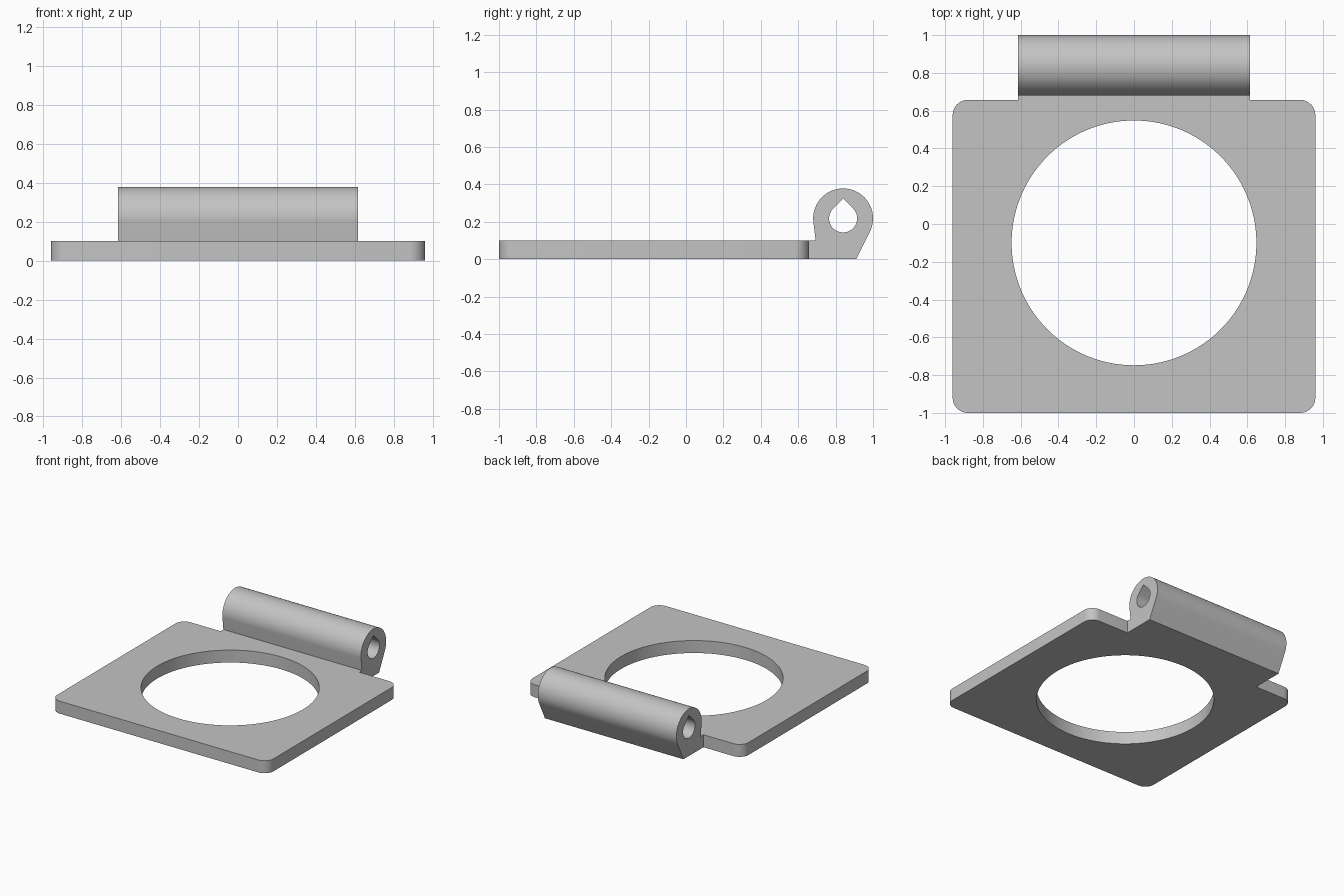
import bpy, bmesh
from math import sin, cos, radians
from mathutils import Matrix, Vector

cube = bpy.data.objects.get("Cube")
if cube:
    bpy.data.objects.remove(cube, do_unlink=True)

grey = bpy.data.materials.new("plain grey")
grey.use_nodes = True
colour = (0.55, 0.55, 0.55, 1)
grey.diffuse_color = colour
grey.node_tree.nodes["Principled BSDF"].inputs["Base Color"].default_value = colour


def arc(cx, cy, r, start, end, steps):
    """Points on an arc, angles in degrees."""
    angles = [radians(start + (end - start) * i / steps) for i in range(steps + 1)]
    return [(cx + r * cos(a), cy + r * sin(a)) for a in angles]


def extruded(name, outline, hole, depth, matrix=Matrix()):
    """Solid from a closed outline with one hole, extruded along local z."""
    bm = bmesh.new()
    for loop in (outline, hole):
        verts = [bm.verts.new((u, v, 0)) for u, v in loop]
        for a, b in zip(verts, verts[1:] + verts[:1]):
            bm.edges.new((a, b))
    bmesh.ops.triangle_fill(bm, edges=bm.edges[:], use_beauty=True)
    top = bmesh.ops.extrude_face_region(bm, geom=bm.faces[:], use_keep_orig=True)["geom"]
    bmesh.ops.translate(bm, verts=[g for g in top if isinstance(g, bmesh.types.BMVert)],
                        vec=Vector((0, 0, depth)))
    bm.transform(matrix)
    bmesh.ops.recalc_face_normals(bm, faces=bm.faces[:])
    mesh = bpy.data.meshes.new(name)
    bm.to_mesh(mesh)
    bm.free()
    mesh.materials.append(grey)
    obj = bpy.data.objects.new(name, mesh)
    bpy.context.collection.objects.link(obj)
    return obj


# Base plate: rounded rectangle with a large round opening
W, FRONT, BACK, THICK, R = 0.96, -1.0, 0.657, 0.1, 0.08
corners = [(W - R, BACK - R), (R - W, BACK - R), (R - W, FRONT + R), (W - R, FRONT + R)]
outline = [p for i, (x, y) in enumerate(corners) for p in arc(x, y, R, 90 * i, 90 * i + 90, 10)]
opening = arc(0, -0.1, 0.648, 0, 360, 120)[:-1]
plate = extruded("base_plate", outline, opening, THICK)

# Hinge barrel: side profile with a tongue into the plate and a teardrop pin hole
CY, CZ, HALF = 0.84, 0.218, 0.615
profile = [(0.6, 0), (0.91, 0)] + arc(CY, CZ, 0.16, -26.5, 186.9, 56) + [(0.693, THICK), (0.6, THICK)]
teardrop = arc(CY, CZ, 0.075, 135, 405, 48) + [(CY, CZ + 0.106)]
# local (x, y, z) becomes world (y, z, x)
to_side = Matrix(((0, 0, 1, -HALF), (1, 0, 0, 0), (0, 1, 0, 0), (0, 0, 0, 1)))
barrel = extruded("hinge_barrel", profile, teardrop, 2 * HALF, to_side)

# Join both into one solid
union = plate.modifiers.new("join_barrel", "BOOLEAN")
union.operation = "UNION"
union.solver = "EXACT"
union.object = barrel
bpy.ops.object.select_all(action="DESELECT")
plate.select_set(True)
bpy.context.view_layer.objects.active = plate
bpy.ops.object.modifier_apply(modifier=union.name)
bpy.data.objects.remove(barrel, do_unlink=True)
plate.name = "hinged_plate"
bpy.ops.object.shade_smooth_by_angle(angle=radians(25))
